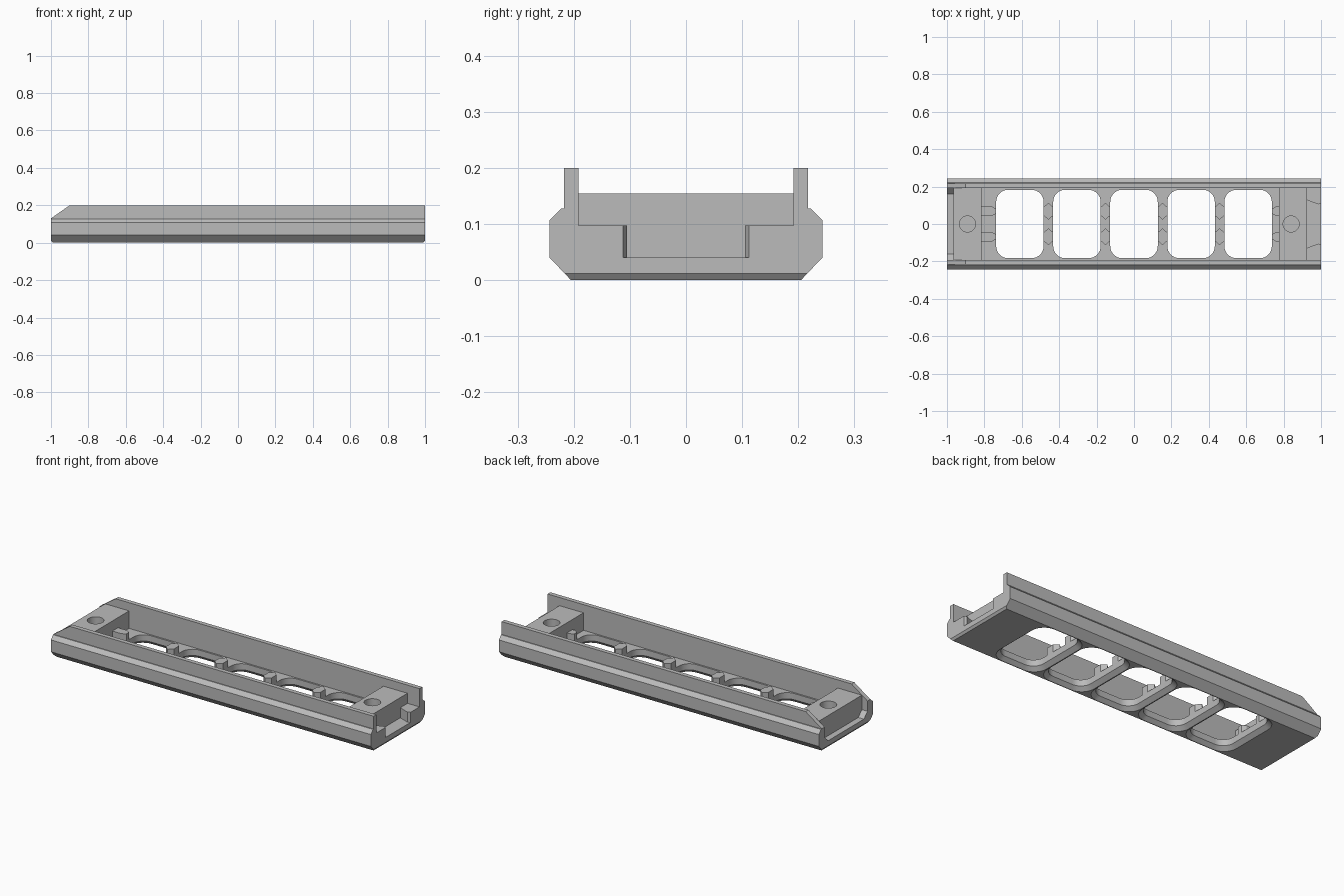
import bpy, bmesh, math
from mathutils import Vector

if "Cube" in bpy.data.objects:
    bpy.data.objects.remove(bpy.data.objects["Cube"])

grey = bpy.data.materials.new("plain grey")
grey.use_nodes = True
colour = (0.5, 0.5, 0.5, 1)
grey.diffuse_color = colour
grey.node_tree.nodes["Principled BSDF"].inputs["Base Color"].default_value = colour

PLACE = {"x": lambda a, b, t: (t, a, b),
         "y": lambda a, b, t: (a, t, b),
         "z": lambda a, b, t: (a, b, t)}


def prism(name, points, axis, lo, hi, flare=None):
    """Extrude a closed profile along an axis; flare gives a wider start loop."""
    bm = bmesh.new()
    place = PLACE[axis]
    low = [bm.verts.new(place(a, b, lo)) for a, b in (flare or points)]
    top = [bm.verts.new(place(a, b, hi)) for a, b in points]
    bm.faces.new(low)
    bm.faces.new(top)
    n = len(points)
    for i in range(n):
        j = (i + 1) % n
        bm.faces.new((low[i], low[j], top[j], top[i]))
    bmesh.ops.recalc_face_normals(bm, faces=bm.faces)
    mesh = bpy.data.meshes.new(name)
    bm.to_mesh(mesh)
    bm.free()
    mesh.materials.append(grey)
    ob = bpy.data.objects.new(name, mesh)
    bpy.context.collection.objects.link(ob)
    return ob


def box(name, x0, x1, y, z0, z1):
    return prism(name, [(x0, -y), (x1, -y), (x1, y), (x0, y)], "z", z0, z1)


def mirrored(half):
    return half + [(-a, b) for a, b in reversed(half)]


def rounded(cx, w, h, r, steps=8):
    pts = []
    for k, (sx, sy) in enumerate([(1, 1), (-1, 1), (-1, -1), (1, -1)]):
        for i in range(steps + 1):
            t = math.pi / 2 * (k + i / steps)
            pts.append((cx + sx * (w - r) + r * math.cos(t), sy * (h - r) + r * math.sin(t)))
    return pts


def combine(target, tool, operation="DIFFERENCE"):
    mod = target.modifiers.new("cut", "BOOLEAN")
    mod.operation = operation
    mod.solver = "EXACT"
    mod.object = tool
    bpy.context.view_layer.objects.active = target
    bpy.ops.object.modifier_apply(modifier=mod.name)
    bpy.data.objects.remove(tool)


WALL, FLOOR, SHELF, BLOCK = 0.192, 0.055, 0.097, 0.154

# Outer rail, trimmed by its side outline with the sloped end
body = prism("rail_body", mirrored([(0.205, 0), (0.243, 0.04), (0.243, 0.107),
                                    (0.222, 0.128), (0.217, 0.128), (0.217, 0.2)]), "x", -1.1, 1.1)
side = [(-0.99, -0.001), (0.99, -0.001), (1, 0.012), (1, 0.3), (-0.757, 0.3), (-1, 0.13), (-1, 0.012)]
combine(body, prism("side_outline", side, "y", -1, 1), "INTERSECT")

# Channel between the walls, around the two end blocks
combine(body, box("upper_channel", -1.2, 1.2, WALL, BLOCK, 0.4))
combine(body, box("middle_channel", -0.815, 0.775, WALL, FLOOR, 0.3))
combine(body, box("shelf_recess", 0.925, 1.2, WALL, SHELF, 0.3))

# Flared socket in one end
neck = [(0.925, 0.128), (0.985, 0.105), (1.015, 0.119)]
socket = neck + [(a, -b) for a, b in reversed(neck)]
combine(body, prism("socket", socket, "z", 0.04, 0.3))

# Chamfered recess in the sloped end
combine(body, prism("end_recess", mirrored([(0.16, 0.04), (WALL, 0.072), (WALL, 0.3)]),
                    "x", -1.2, -0.965))

# Blind screw holes in the blocks
for x in (-0.89, 0.84):
    ring = [(x + 0.043 * math.cos(i * math.pi / 16), 0.043 * math.sin(i * math.pi / 16))
            for i in range(32)]
    combine(body, prism("screw_hole", ring, "z", 0.04, 0.3))

# Five rounded windows with a chamfered lower rim
PITCH, HALF = 0.305, 0.127
for i in range(-2, 3):
    cx = i * PITCH
    win = rounded(cx, HALF, 0.183, 0.065)
    combine(body, prism("window", win, "z", -0.1, 0.3))
    rim = rounded(cx, HALF + 0.024, 0.202, 0.08)
    combine(body, prism("window_rim", win, "z", -0.001, 0.02, rim))

# Raised teeth on the ribs and beside the blocks
for s in (1, -1):
    cy = 0.068 * s
    for i in range(4):
        cx = (i - 1.5) * PITCH
        w = PITCH / 2 - HALF
        outline = [(cx - w, cy - 0.022), (cx, cy - 0.045), (cx + w, cy - 0.022),
                   (cx + w, cy + 0.022), (cx, cy + 0.045), (cx - w, cy + 0.022)]
        prism("rib_tooth", outline, "z", FLOOR - 0.005, SHELF)
    edge = 2 * PITCH + HALF
    for sign, face in ((-1, -0.817), (1, 0.777)):
        e = sign * edge
        m = e + sign * 0.022
        outline = [(face, cy - 0.025), (m, cy - 0.025), (e, cy - 0.012),
                   (e, cy + 0.012), (m, cy + 0.025), (face, cy + 0.025)]
        prism("end_tooth", outline, "z", FLOOR - 0.005, SHELF)

# Smooth the round walls, keep the hard edges
bpy.ops.object.select_all(action="DESELECT")
body.select_set(True)
bpy.context.view_layer.objects.active = body
bpy.ops.object.shade_smooth_by_angle(angle=math.radians(25))
